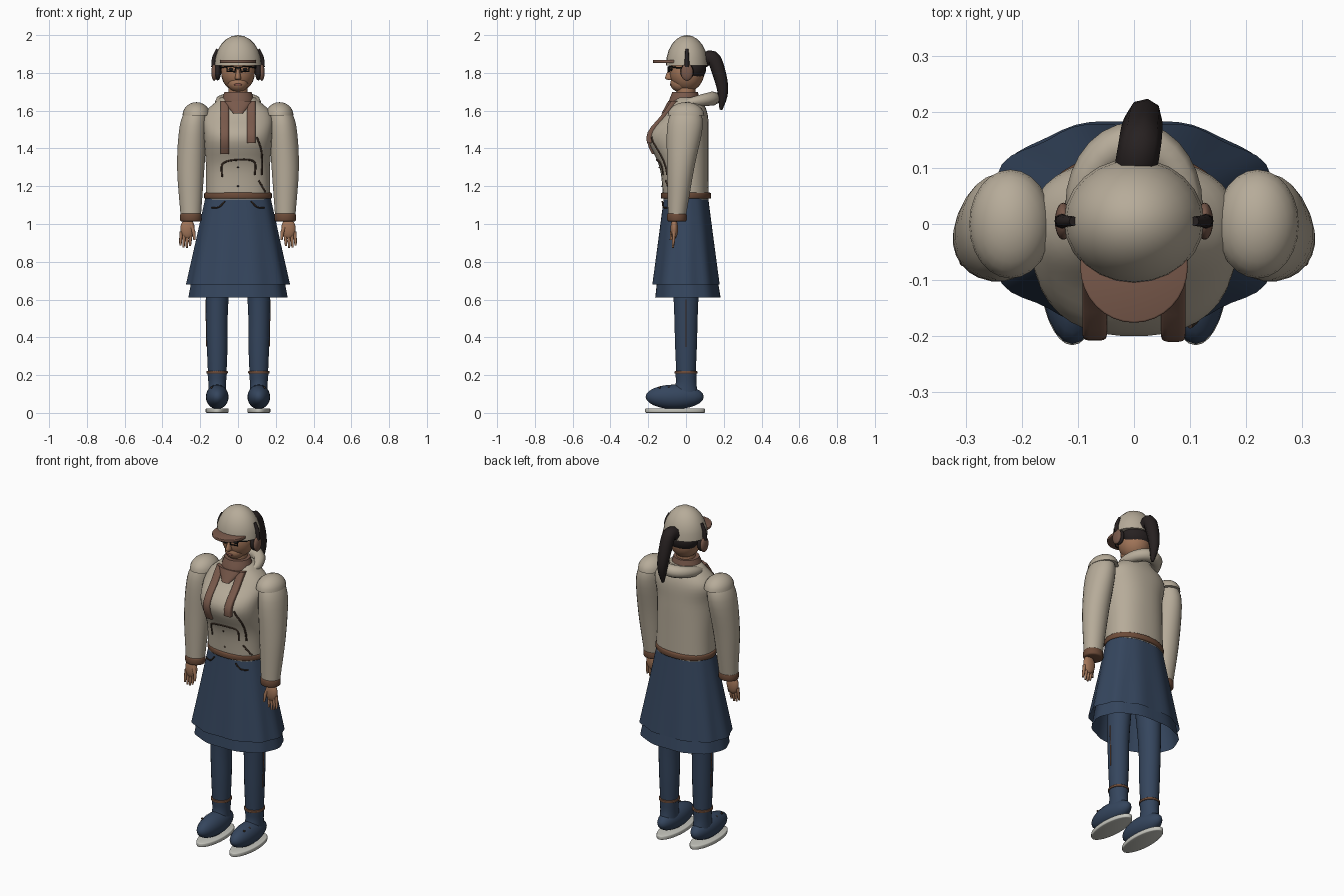
import bpy, bmesh, math
from mathutils import Vector

cube = bpy.data.objects.get("Cube")
if cube:
    bpy.data.objects.remove(cube, do_unlink=True)


def material(name, *rgb):
    mat = bpy.data.materials.new(name)
    mat.use_nodes = True
    mat.diffuse_color = (*rgb, 1)
    mat.node_tree.nodes["Principled BSDF"].inputs["Base Color"].default_value = (*rgb, 1)
    return mat


cream = material("cream cloth", .47, .41, .32)
navy = material("navy cloth", .035, .06, .11)
skin = material("skin", .36, .18, .1)
wool = material("brown wool", .19, .1, .07)
leather = material("brown leather", .15, .07, .04)
hair = material("dark hair", .02, .015, .015)
stitching = material("dark brown stitching", .05, .03, .02)
black = material("black frame", .01, .01, .01)
steel = material("pale steel", .55, .55, .5)
lips = material("lips", .25, .09, .07)


def shade(part, mat):
    """Give the part its colour and smooth shading with sharp edges."""
    part.data.materials.append(mat)
    bpy.ops.object.select_all(action='DESELECT')
    part.select_set(True)
    bpy.context.view_layer.objects.active = part
    bpy.ops.object.shade_smooth_by_angle(angle=math.radians(50))


def add_mesh(name, mat, bm):
    mesh = bpy.data.meshes.new(name)
    bm.to_mesh(mesh)
    bm.free()
    part = bpy.data.objects.new(name, mesh)
    bpy.context.collection.objects.link(part)
    shade(part, mat)


def smooth(points, steps=4):
    """Pass an even spline through a few points."""
    p = [Vector(point) for point in points]
    p = [p[0] * 2 - p[1], *p, p[-1] * 2 - p[-2]]
    path = []
    for a, b, c, d in zip(p, p[1:], p[2:], p[3:]):
        for step in range(steps):
            t = step / steps
            path.append(b + (c - a) * (t / 2) + (a * 2 - b * 5 + c * 4 - d) * (t * t / 2)
                        + (b * 3 - a - c * 3 + d) * (t ** 3 / 2))
    return path + [p[-2]]


def oval(height, half_width, half_depth, x=0, y=0):
    return Vector((height, half_width, half_depth, x, y))


def loft(name, mat, ovals, sides=24, power=1, pleat=0, closed=True):
    """Skin a stack of ovals, with optional pleats that deepen downwards."""
    bm = bmesh.new()
    loops = []
    for level, (z, half_width, half_depth, x, y) in enumerate(ovals):
        loop = []
        for side in range(sides):
            angle = math.tau * (side + .5) / sides
            c, s = math.cos(angle), math.sin(angle)
            fold = 1 + pleat * (1 - level / len(ovals)) * math.cos(angle * 10)
            loop.append(bm.verts.new((x + half_width * fold * math.copysign(abs(c) ** power, c),
                                      y + half_depth * fold * math.copysign(abs(s) ** power, s), z)))
        loops.append(loop)
    for low, high in zip(loops, loops[1:]):
        for i in range(sides):
            j = (i + 1) % sides
            bm.faces.new((low[i], low[j], high[j], high[i]))
    if closed:
        bm.faces.new(loops[0][::-1])
        bm.faces.new(loops[-1])
    add_mesh(name, mat, bm)


def ball(name, mat, centre, size, dome=False):
    """Scaled sphere, or its upper half."""
    bm = bmesh.new()
    bmesh.ops.create_uvsphere(bm, u_segments=24, v_segments=12, radius=1)
    if dome:
        lower = [v for v in bm.verts if v.co.z < -.01]
        bmesh.ops.delete(bm, geom=lower, context='VERTS')
        bmesh.ops.holes_fill(bm, edges=bm.edges)
    bmesh.ops.scale(bm, vec=size, verts=bm.verts)
    bmesh.ops.translate(bm, vec=centre, verts=bm.verts)
    add_mesh(name, mat, bm)


def slab(name, mat, centre, size):
    """Oval disc with a softened rim."""
    bm = bmesh.new()
    bmesh.ops.create_cone(bm, cap_ends=True, segments=32, radius1=1, radius2=1, depth=2)
    bmesh.ops.scale(bm, vec=size, verts=bm.verts)
    rim = [e for e in bm.edges if e.verts[0].co.z * e.verts[1].co.z > 0]
    bmesh.ops.bevel(bm, geom=rim, offset=size[2] * .4, segments=2, affect='EDGES', profile=.5)
    bmesh.ops.translate(bm, vec=centre, verts=bm.verts)
    add_mesh(name, mat, bm)


def tube(name, mat, path, radius, taper=lambda t: 1, cyclic=False):
    """Round cord along a path, its thickness following a rule."""
    curve = bpy.data.curves.new(name, 'CURVE')
    curve.dimensions = '3D'
    curve.bevel_depth = radius
    curve.bevel_resolution = 2
    curve.use_fill_caps = True
    spline = curve.splines.new('POLY')
    spline.points.add(len(path) - 1)
    spline.use_cyclic_u = cyclic
    for i, (point, place) in enumerate(zip(spline.points, path)):
        point.co = (*place, 1)
        point.radius = taper(i / (len(path) - 1))
    part = bpy.data.objects.new(name, curve)
    bpy.context.collection.objects.link(part)
    bpy.ops.object.select_all(action='DESELECT')
    part.select_set(True)
    bpy.context.view_layer.objects.active = part
    bpy.ops.object.convert(target='MESH')
    shade(bpy.context.object, mat)


# Jacket body and belt
body_power = .85
body = smooth([oval(1.13, .17, .12), oval(1.3, .17, .13, y=-.01), oval(1.46, .18, .16, y=-.04),
               oval(1.58, .18, .115), oval(1.67, .09, .07, y=.01)], steps=5)
loft("jacket_body", cream, body, sides=36, power=body_power)
slab("belt", leather, (0, 0, 1.15), (.18, .133, .016))


def chest(x, z):
    """Point on the front of the jacket."""
    for low, high in zip(body, body[1:]):
        if low[0] <= z <= high[0]:
            _, half_width, half_depth, _, y = low.lerp(high, (z - low[0]) / (high[0] - low[0]))
            c = min(1, abs(x) / half_width) ** (1 / body_power)
            return Vector((x, y - half_depth * math.sqrt(1 - c * c) ** body_power, z))


def seam(name, corners):
    tube(name, stitching, [chest(x, z) for x, z in smooth(corners, steps=6)], .005)


# Jacket seams and buttons
seam("pocket_seam", [(-.085, 1.25), (-.08, 1.32), (0, 1.34), (.085, 1.33), (.09, 1.26)])
seam("side_zip", [(.1, 1.46), (.125, 1.38), (.127, 1.26)])
seam("lower_zip", [(.11, 1.23), (.145, 1.17)])
for z in (1.2, 1.3):
    ball("button", stitching, chest(0, z), (.005, .005, .005))

# Skirt over a lower layer
loft("skirt", navy, smooth([oval(.68, .27, .18), oval(1.14, .172, .118)]),
     sides=60, power=.9, pleat=.025, closed=False)
loft("skirt_lower_layer", navy, smooth([oval(.61, .26, .175, y=.01), oval(1, .19, .12)]),
     sides=60, power=.9, pleat=.015, closed=False)

for s, side in ((-1, "right_"), (1, "left_")):
    tube("skirt_pocket", stitching, smooth([(s * .07, -.125, 1.12), (s * .1, -.12, 1.09),
                                            (s * .14, -.1, 1.085)]), .004)

    # Sleeve, shoulder cap and cuff
    loft(side + "sleeve", cream, smooth([oval(1.04, .054, .048, s * .25, -.048),
                                         oval(1.3, .073, .073, s * .25, -.028),
                                         oval(1.52, .073, .095, s * .236, -.005),
                                         oval(1.62, .05, .065, s * .22)]))
    ball(side + "shoulder_cap", cream, (s * .22, 0, 1.575), (.074, .097, .07), dome=True)
    slab(side + "cuff", leather, (s * .25, -.048, 1.035), (.057, .052, .022))

    # Hand
    ball(side + "palm", skin, (s * .267, -.062, .975), (.038, .02, .055))
    for finger in range(4):
        x = s * (.249 + finger * .017)
        tip = .87 + .01 * abs(finger - 1.4)
        tube(side + "finger", skin, [(x, -.063, .96), (x + s * .004, -.066, .91),
                                     (x + s * .005, -.07, tip)], .009, lambda t: 1 - t * t * .4)
    tube(side + "thumb", skin, [(s * .25, -.065, 1), (s * .234, -.075, .955),
                                (s * .23, -.08, .915)], .013, lambda t: 1 - t / 2)

    # Leg with side stripe
    leg = s * .11
    loft(side + "leg", navy, smooth([oval(.18, .048, .05, leg), oval(.35, .055, .058, leg),
                                     oval(.6, .06, .066, leg), oval(1, .08, .09, s * .09)]))
    tube(side + "leg_stripe", leather, [(s * .165, 0, .35), (s * .17, 0, .6)], .003)

    # Boot and skate blade
    ball(side + "boot_foot", navy, (leg, -.06, .085), (.06, .154, .065))
    loft(side + "boot_ankle", navy, smooth([oval(.08, .05, .08, leg, -.01), oval(.15, .047, .056, leg),
                                            oval(.215, .052, .057, leg)]))
    slab(side + "boot_cuff", leather, (leg, 0, .215), (.056, .06, .007))
    slab(side + "blade", steel, (leg, -.058, .012), (.061, .158, .012))
    for y in (-.14, -.09):
        ball(side + "boot_eyelet", stitching, (s * .14, y, .135), (.006, .006, .006))

# Neck, head and face
loft("neck", skin, [oval(1.6, .055, .05), oval(1.75, .05, .05)])
ball("head", skin, (0, .005, 1.805), (.09, .092, .105))
ball("jaw", skin, (0, -.03, 1.745), (.055, .053, .047))
loft("nose", skin, smooth([oval(1.762, .012, .015, y=-.08), oval(1.775, .016, .03, y=-.082),
                           oval(1.825, .006, .015, y=-.075)]), sides=12)
ball("mouth", lips, (0, -.081, 1.738), (.022, .005, .006))

# Eyes, glasses and ear muffs
for s in (-1, 1):
    ball("eye", black, (s * .036, -.077, 1.818), (.014, .007, .008))
    rim = [(s * x, -.095 + x / 8, z) for x, z in ((.012, 1.832), (.06, 1.834), (.058, 1.808), (.016, 1.806))]
    tube("glasses_rim", black, rim, .004, cyclic=True)
    tube("glasses_arm", black, [rim[1], (s * .088, -.05, 1.828), (s * .097, .01, 1.825)], .004)
    ball("ear_cushion", hair, (s * .108, .005, 1.805), (.018, .035, .045))
    ball("ear_muff", wool, (s * .126, .005, 1.803), (.015, .033, .045))
    tube("ear_muff_arm", hair, smooth([(s * .128, .005, 1.83), (s * .126, .005, 1.88),
                                       (s * .108, .005, 1.925)]), .014, lambda t: 1 - t * .4)
tube("glasses_bridge", black, [(-.012, -.094, 1.826), (.012, -.094, 1.826)], .004)

# Hair and ponytail
ball("back_hair", hair, (0, .03, 1.825), (.097, .077, .075))
tube("ponytail", hair, smooth([(0, .08, 1.86), (.01, .14, 1.88), (.015, .175, 1.8),
                               (.02, .195, 1.7), (.024, .185, 1.605)]), .038,
     lambda t: 1 - .8 * t ** 4)

# Helmet and visor
ball("helmet", cream, (0, .005, 1.838), (.125, .112, .162), dome=True)
slab("visor", wool, (0, -.076, 1.86), (.096, .1, .008))

# Rolled hood behind the neck
arc = [math.pi * i / 16 for i in range(17)]
tube("hood", cream, [(.1 * math.cos(a), .145 * math.sin(a), 1.64 + .025 * math.sin(a)) for a in arc],
     .037, lambda t: .4 + .6 * math.sqrt(math.sin(math.pi * min(max(t, 0), .999))))

# Scarf wrap, knot and hanging tails
loft("scarf_wrap", wool, smooth([oval(1.63, .085, .083, y=-.012), oval(1.66, .085, .08, y=-.008),
                                 oval(1.7, .072, .068, y=-.005)]))
loft("scarf_knot", wool, smooth([oval(1.585, .025, .015, y=-.115), oval(1.65, .08, .03, y=-.065)]))
for s, end in ((-1, 1.37), (1, 1.43)):
    heights = [end + (1.65 - end) * i / 8 for i in range(9)]
    loft("scarf_tail", wool, [oval(z, .022, .018, s * .07, chest(s * .07, z).y) for z in heights],
         sides=16, power=.5)
